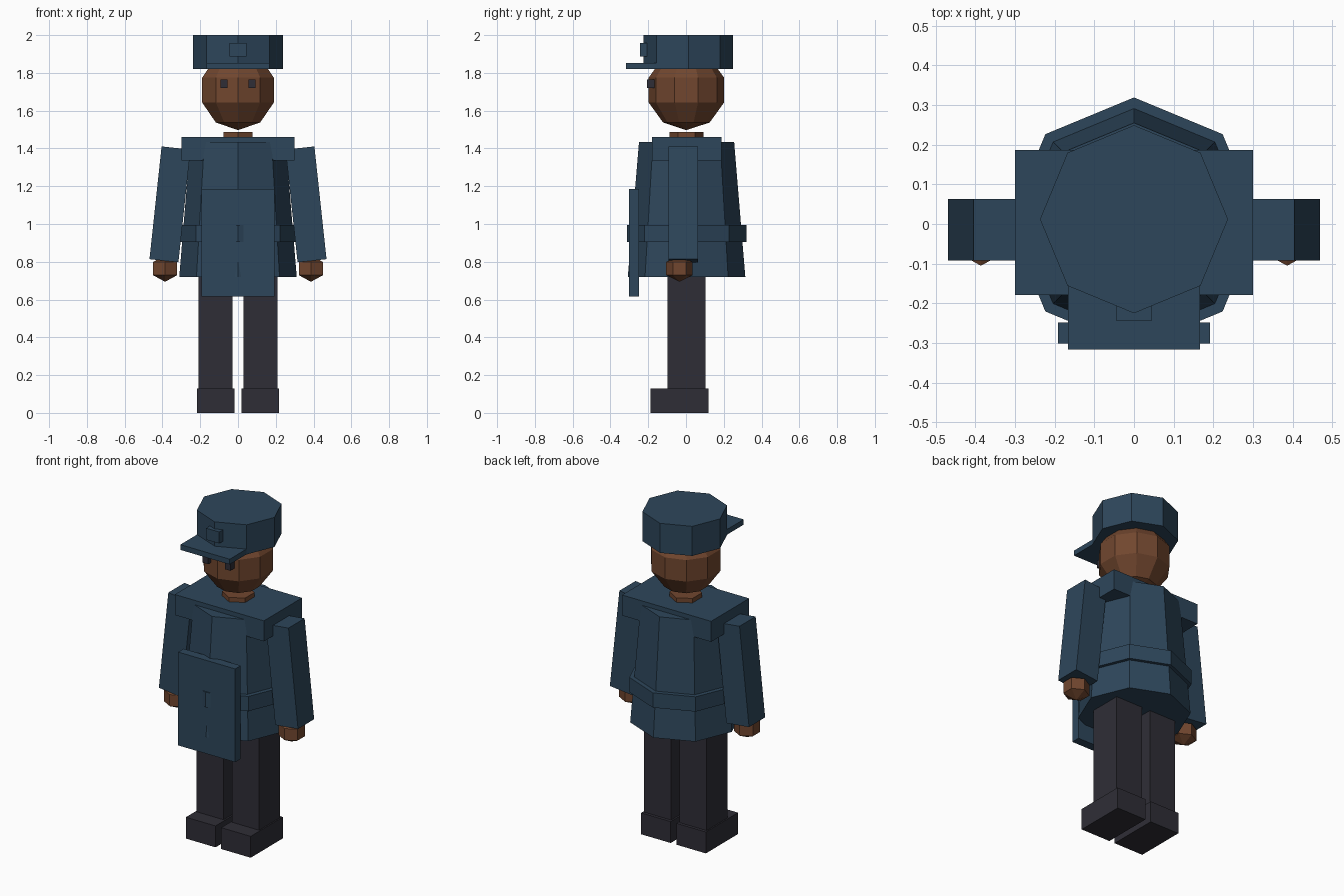
import bpy, bmesh, math
from mathutils import Matrix

if "Cube" in bpy.data.objects:
    bpy.data.objects.remove(bpy.data.objects["Cube"])


def material(name, rgb):
    m = bpy.data.materials.new(name)
    m.diffuse_color = (*rgb, 1)
    m.use_nodes = True
    m.node_tree.nodes["Principled BSDF"].inputs["Base Color"].default_value = m.diffuse_color
    return m


NAVY = material("navy cloth", (0.027, 0.062, 0.105))
DARK = material("charcoal", (0.028, 0.027, 0.037))
SKIN = material("brown skin", (0.165, 0.062, 0.028))


def finish(name, bm, mat):
    bmesh.ops.recalc_face_normals(bm, faces=bm.faces)
    me = bpy.data.meshes.new(name)
    bm.to_mesh(me)
    bm.free()
    me.materials.append(mat)
    ob = bpy.data.objects.new(name, me)
    bpy.context.collection.objects.link(ob)
    return ob


def box(name, mat, x, y, z, tilt=0.0):
    """Box from (min, max) ranges, optionally tilted about the y axis."""
    bm = bmesh.new()
    size = [b - a for a, b in (x, y, z)]
    mid = [(a + b) / 2 for a, b in (x, y, z)]
    mtx = Matrix.Translation(mid) @ Matrix.Rotation(tilt, 4, 'Y') @ Matrix.Diagonal((*size, 1))
    bmesh.ops.create_cube(bm, size=1, matrix=mtx)
    return finish(name, bm, mat)


def turned(name, mat, sides, rings, cx=0.0, cy=0.0, sx=1.0):
    """Faceted round solid from (radius, z) rings, one corner facing the front."""
    bm = bmesh.new()
    loops = []
    for r, z in rings:
        n = sides if r > 0 else 1
        angles = [2 * math.pi * i / sides for i in range(n)]
        loops.append([bm.verts.new((cx + sx * r * math.sin(a), cy - r * math.cos(a), z)) for a in angles])
    for a, b in zip(loops, loops[1:]):
        for i in range(sides):
            j = (i + 1) % sides
            if len(a) == 1:
                bm.faces.new((a[0], b[i], b[j]))
            elif len(b) == 1:
                bm.faces.new((a[i], a[j], b[0]))
            else:
                bm.faces.new((a[i], a[j], b[j], b[i]))
    for end in (loops[0], loops[-1]):
        if len(end) > 1:
            bm.faces.new(end)
    return finish(name, bm, mat)


def ball_rings(radius, half_height, z, count):
    angles = [math.pi * i / count for i in range(count + 1)]
    return [(radius * math.sin(a) if 0 < i < count else 0, z - half_height * math.cos(a))
            for i, a in enumerate(angles)]


# Coat, belt, shoulders and front panel
turned("coat", NAVY, 8, [(0.311, 0.72), (0.252, 1.433)], cy=0.003)
turned("belt", NAVY, 8, [(0.316, 0.905), (0.316, 0.995)], cy=0.003)
box("shoulders", NAVY, (-0.3, 0.3), (-0.179, 0.187), (1.335, 1.46))
box("front_panel", NAVY, (-0.192, 0.192), (-0.301, -0.248), (0.617, 1.185))

# Head and neck
turned("neck", SKIN, 6, [(0.09, 1.38), (0.09, 1.487)], cy=0.003)
turned("head", SKIN, 10, ball_rings(0.21, 0.212, 1.709, 5), cy=0.002)

# Cap
turned("cap", NAVY, 8, [(0.237, 1.82), (0.237, 2.0)], cy=0.012)
box("cap_peak", NAVY, (-0.166, 0.166), (-0.317, -0.12), (1.82, 1.852))
box("cap_badge", NAVY, (-0.044, 0.044), (-0.244, -0.19), (1.887, 1.957))

# Mirrored limbs and eyes
for side, s in (("left", 1), ("right", -1)):
    def span(a, b):
        return tuple(sorted((s * a, s * b)))
    box(side + "_eye", DARK, span(0.056, 0.093), (-0.207, -0.165), (1.72, 1.765))
    box(side + "_arm", NAVY, span(0.283, 0.437), (-0.092, 0.063), (0.804, 1.404), tilt=-s * 0.107)
    turned(side + "_hand", SKIN, 6, ball_rings(0.081, 0.07, 0.764, 3), cx=s * 0.386, cy=-0.035, sx=1.05)
    box(side + "_leg", DARK, span(0.029, 0.21), (-0.097, 0.102), (0.1, 0.8))
    box(side + "_shoe", DARK, span(0.019, 0.218), (-0.189, 0.12), (0, 0.13))
